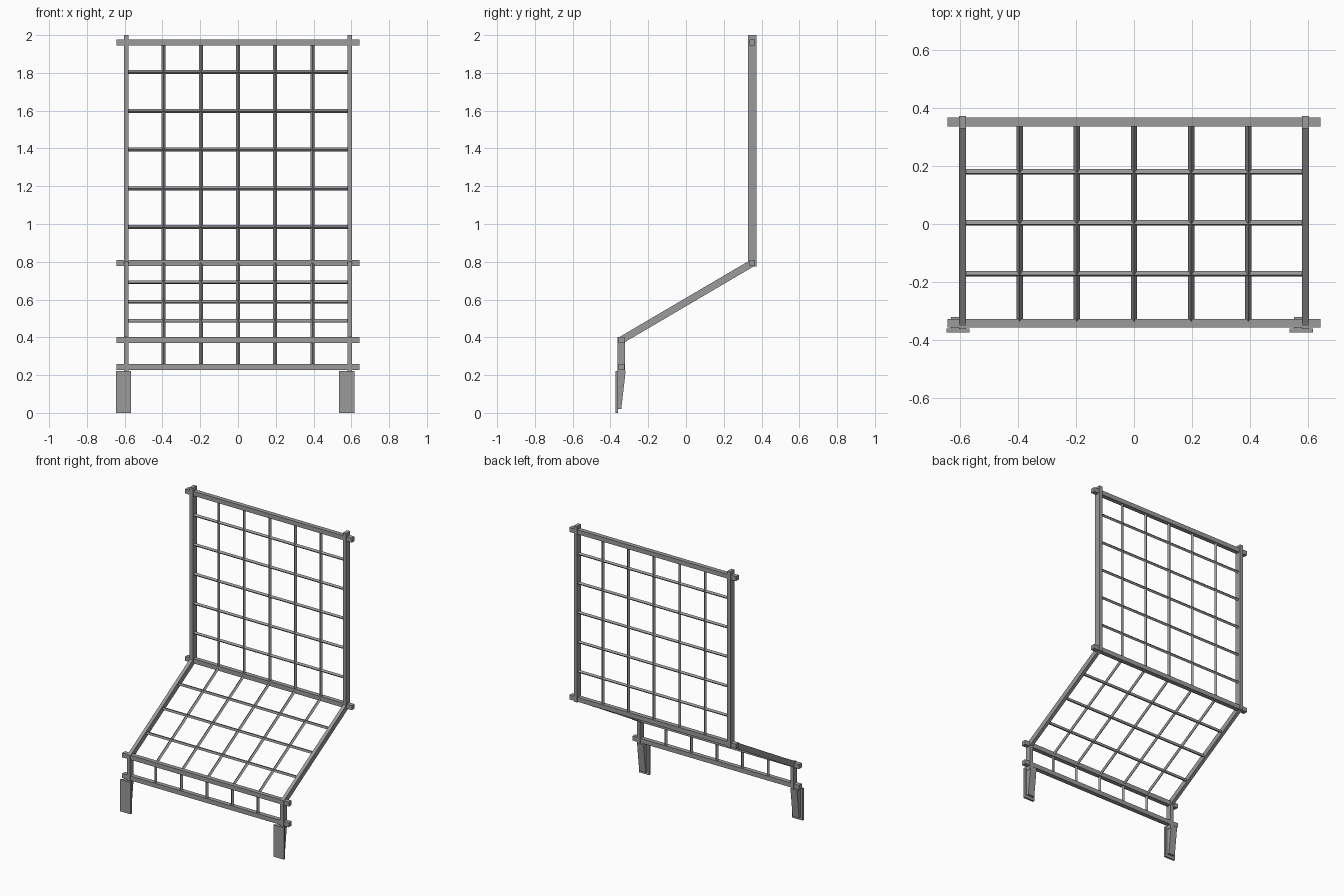
import bpy
import bmesh
import math
from mathutils import Matrix, Vector

if "Cube" in bpy.data.objects:
    bpy.data.objects.remove(bpy.data.objects["Cube"], do_unlink=True)

steel = bpy.data.materials.new("grey steel")
steel.use_nodes = True
GREY = (0.33, 0.33, 0.33, 1)
steel.diffuse_color = GREY
steel.node_tree.nodes["Principled BSDF"].inputs["Base Color"].default_value = GREY

# Main joints of the bent frame, as (y, z)
BACK_Y, FRONT_Y = 0.351, -0.342
TOP_Z, BEND_Z, LIP_Z, LOW_Z = 1.96, 0.793, 0.386, 0.242
POST_X, RAIL_HALF, RAIL = 0.591, 0.642, 0.031
ROD = 0.0152
ROD_X = [0.197 * i for i in range(-2, 3)]
SLOPE = math.atan2(BEND_Z - LIP_Z, BACK_Y - FRONT_Y)


def finish(name, bm):
    bmesh.ops.recalc_face_normals(bm, faces=bm.faces)
    mesh = bpy.data.meshes.new(name)
    bm.to_mesh(mesh)
    bm.free()
    mesh.materials.append(steel)
    obj = bpy.data.objects.new(name, mesh)
    bpy.context.collection.objects.link(obj)
    return obj


def box(name, center, size, turn=Matrix()):
    bm = bmesh.new()
    bmesh.ops.create_cube(bm, size=1, matrix=Matrix.Translation(center) @ turn @ Matrix.Diagonal((*size, 1)))
    return finish(name, bm)


def rod(name, start, end):
    """Square rod set on edge, running in x or in the y-z plane."""
    start, end = Vector(start), Vector(end)
    along = (end - start).normalized()
    if abs(along.x) > 0.5:
        turn = Matrix.Rotation(math.radians(45), 4, "X")
        size = ((end - start).length, ROD, ROD)
    else:
        tilt = math.atan2(along.z, along.y)
        turn = Matrix.Rotation(tilt, 4, "X") @ Matrix.Rotation(math.radians(45), 4, "Y")
        size = (ROD, (end - start).length, ROD)
    return box(name, (start + end) / 2, size, turn)


def seat_cross_rod(y, z):
    obj = rod("seat_cross_rod", (-POST_X, 0, 0), (POST_X, 0, 0))
    obj.data.transform(Matrix.Translation((0, y, z)) @ Matrix.Rotation(SLOPE, 4, "X"))


# Full-width rails at every bend
for name, y, z in (("top_rail", BACK_Y, TOP_Z), ("bend_rail", BACK_Y, BEND_Z),
                   ("seat_front_rail", FRONT_Y, LIP_Z), ("low_front_rail", FRONT_Y, LOW_Z)):
    box(name, (0, y, z), (2 * RAIL_HALF, RAIL, RAIL))

# Side members
seat_mid = Vector((0, (BACK_Y + FRONT_Y) / 2, (BEND_Z + LIP_Z) / 2))
seat_len = math.hypot(BACK_Y - FRONT_Y, BEND_Z - LIP_Z)
for side, s in (("left", 1), ("right", -1)):
    x = s * POST_X
    box(side + "_back_post", (x, BACK_Y, 1.3875), (0.024, 0.044, 1.225))
    box(side + "_seat_bar", (x, seat_mid.y, seat_mid.z), (0.024, seat_len, 0.038),
        Matrix.Rotation(SLOPE, 4, "X"))
    box(side + "_front_post", (x, FRONT_Y, 0.301), (0.024, 0.04, 0.202))

# Rods running up the back, the seat and the front panel
for x in ROD_X:
    rod("back_upright_rod", (x, BACK_Y, BEND_Z), (x, BACK_Y, TOP_Z))
    rod("seat_long_rod", (x, FRONT_Y, LIP_Z), (x, BACK_Y, BEND_Z))
    rod("front_upright_rod", (x, FRONT_Y, LOW_Z), (x, FRONT_Y, LIP_Z))

# Cross rods
for i in range(-2, 3):
    z = 1.394 + 0.205 * i
    rod("back_cross_rod", (-POST_X, BACK_Y, z), (POST_X, BACK_Y, z))
for i in (-1, 0, 1):
    seat_cross_rod(seat_mid.y + 0.1755 * i, seat_mid.z + 0.103 * i)

# Feet: a flat front plate with a tapered peg behind it
PEG = [(-0.36, 0.222), (-0.32, 0.222), (-0.323, 0.19), (-0.343, 0.02), (-0.36, 0.02)]
for side, s in (("left", 1), ("right", -1)):
    x = s * POST_X - 0.015
    box(side + "_foot_plate", (x, -0.367, 0.111), (0.08, 0.014, 0.222))
    bm = bmesh.new()
    face = bm.faces.new([bm.verts.new((x - 0.025, y, z)) for y, z in PEG])
    out = bmesh.ops.extrude_face_region(bm, geom=[face])
    moved = [v for v in out["geom"] if isinstance(v, bmesh.types.BMVert)]
    bmesh.ops.translate(bm, verts=moved, vec=(0.05, 0, 0))
    finish(side + "_foot_peg", bm)
